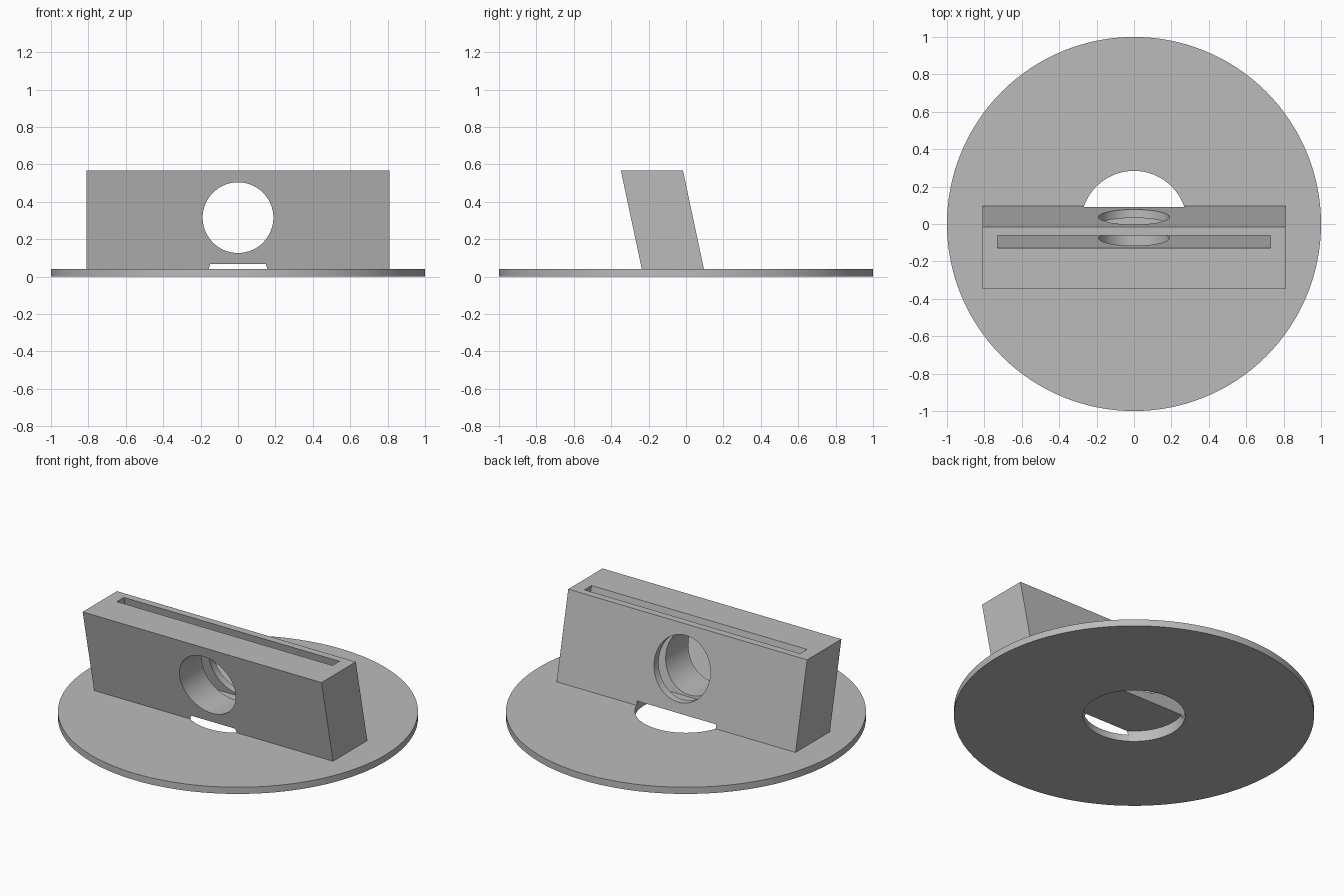
import bpy, bmesh, math

if "Cube" in bpy.data.objects:
    bpy.data.objects.remove(bpy.data.objects["Cube"])

SLANT = math.tan(math.radians(12))   # lean of the holder towards the front
DISC_TOP, TOP = 0.041, 0.566

grey = bpy.data.materials.new("light_grey")
grey.diffuse_color = (0.5, 0.5, 0.5, 1)
grey.use_nodes = True
grey.node_tree.nodes["Principled BSDF"].inputs["Base Color"].default_value = grey.diffuse_color


def cylinder(name, radius, depth, location, rotation=(0, 0, 0), sides=128):
    bpy.ops.mesh.primitive_cylinder_add(vertices=sides, radius=radius, depth=depth,
                                        location=location, rotation=rotation)
    ob = bpy.context.object
    ob.name = name
    ob.data.materials.append(grey)
    return ob


def slanted_block(name, half_width, y_front, y_back, z_low, z_high):
    """Box leaning forwards; y_front and y_back are measured at height TOP."""
    bm = bmesh.new()
    ring = []
    for y, z in ((y_front, z_low), (y_back, z_low), (y_back, z_high), (y_front, z_high)):
        ring.append(bm.verts.new((-half_width, y + SLANT * (TOP - z), z)))
    face = bm.faces.new(ring)
    ext = bmesh.ops.extrude_face_region(bm, geom=[face])
    moved = [v for v in ext["geom"] if isinstance(v, bmesh.types.BMVert)]
    bmesh.ops.translate(bm, vec=(2 * half_width, 0, 0), verts=moved)
    bmesh.ops.recalc_face_normals(bm, faces=bm.faces)
    mesh = bpy.data.meshes.new(name)
    bm.to_mesh(mesh)
    bm.free()
    mesh.materials.append(grey)
    ob = bpy.data.objects.new(name, mesh)
    bpy.context.collection.objects.link(ob)
    return ob


def combine(target, other, operation):
    mod = target.modifiers.new(operation.lower(), "BOOLEAN")
    mod.operation = operation
    mod.solver = "EXACT"
    mod.object = other
    bpy.context.view_layer.objects.active = target
    bpy.ops.object.modifier_apply(modifier=mod.name)
    bpy.data.objects.remove(other)


# round base plate with the leaning holder block fused on
stand = cylinder("stand", 1.0, DISC_TOP, (0, 0, DISC_TOP / 2))
combine(stand, slanted_block("holder", 0.81, -0.348, -0.016, 0.02, TOP), "UNION")

# narrow slot from the top, parallel to the leaning faces
combine(stand, slanted_block("slot", 0.731, -0.129, -0.061, 0.115, TOP + 0.1), "DIFFERENCE")

# round window through the holder, front to back
combine(stand, cylinder("window", 0.189, 2, (0, 0, 0.315), (math.pi / 2, 0, 0)), "DIFFERENCE")

# round opening in the base, also biting into the holder's underside
combine(stand, cylinder("base_opening", 0.284, 0.166, (0, 0, -0.017)), "DIFFERENCE")

bpy.ops.object.select_all(action="DESELECT")
stand.select_set(True)
bpy.context.view_layer.objects.active = stand
bpy.ops.object.shade_smooth_by_angle(angle=math.radians(30))
